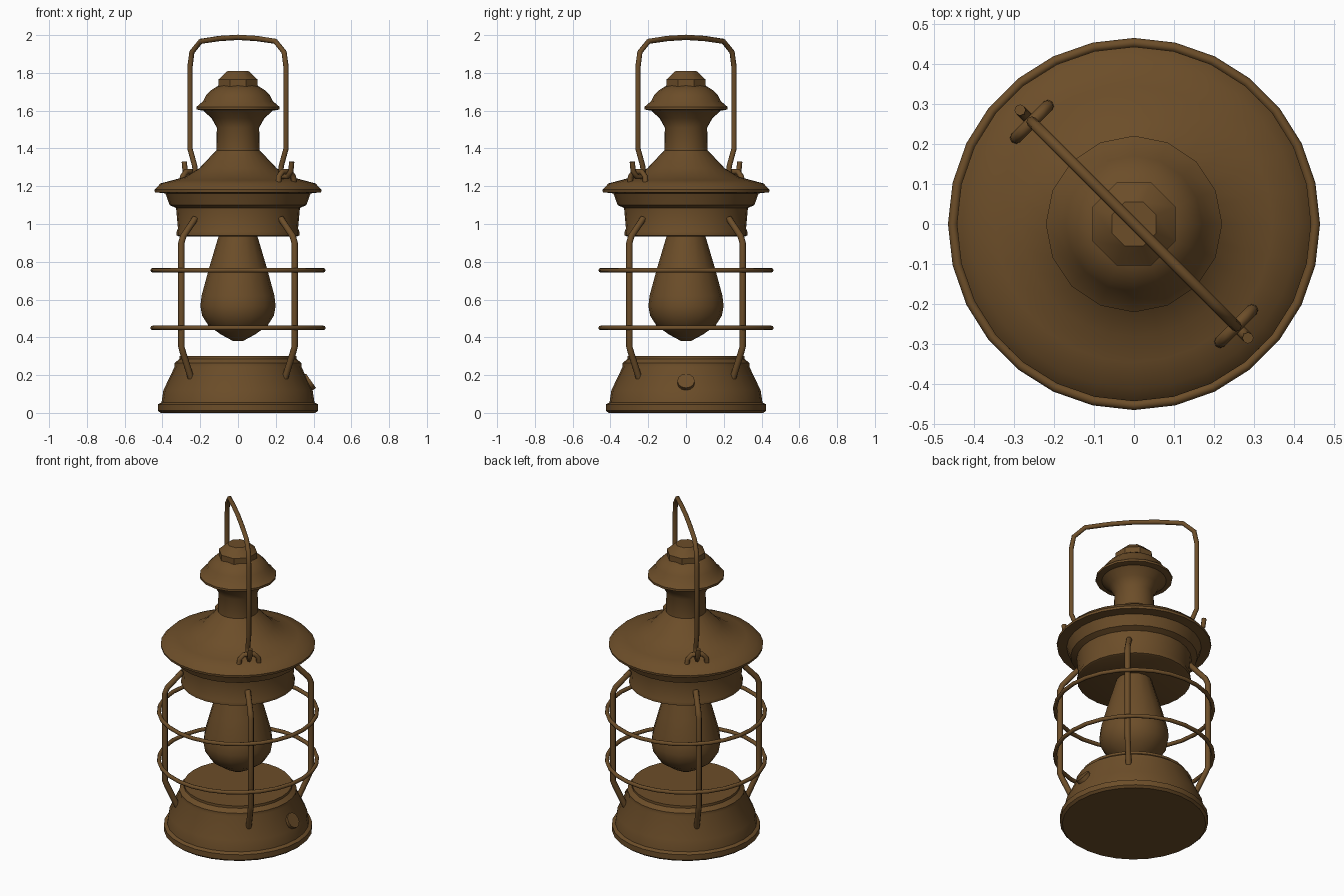
import bpy, bmesh
from math import sin, cos, pi, radians
from mathutils import Vector

if "Cube" in bpy.data.objects:
    bpy.data.objects.remove(bpy.data.objects["Cube"])

brass = bpy.data.materials.new("aged_brass")
brass.diffuse_color = (0.15, 0.075, 0.022, 1)
brass.use_nodes = True
brass.node_tree.nodes["Principled BSDF"].inputs["Base Color"].default_value = brass.diffuse_color


def finish(name, bm, angle=35):
    bmesh.ops.recalc_face_normals(bm, faces=bm.faces)
    me = bpy.data.meshes.new(name)
    bm.to_mesh(me)
    bm.free()
    ob = bpy.data.objects.new(name, me)
    bpy.context.collection.objects.link(ob)
    me.materials.append(brass)
    bpy.ops.object.select_all(action='DESELECT')
    ob.select_set(True)
    bpy.context.view_layer.objects.active = ob
    bpy.ops.object.shade_smooth_by_angle(angle=radians(angle))
    return ob


def lathe(name, profile, n, phase=0.0):
    """Closed solid turned round z from (radius, height) points."""
    bm = bmesh.new()
    rings = [[bm.verts.new((r * cos(phase + 2 * pi * i / n),
                            r * sin(phase + 2 * pi * i / n), z))
              for i in range(n)] for r, z in profile]
    for a, b in zip(rings, rings[1:]):
        for i in range(n):
            j = (i + 1) % n
            bm.faces.new((a[i], a[j], b[j], b[i]))
    bm.faces.new(rings[0])
    bm.faces.new(rings[-1])
    return finish(name, bm)


def tube(name, points, radius, side, n=8, closed=False):
    """Planar tube; side is the normal of the plane the path lies in."""
    bm = bmesh.new()
    pts = [Vector(p) for p in points]
    side = Vector(side).normalized()
    m = len(pts)
    rings = []
    for i, p in enumerate(pts):
        if closed:
            a, b = pts[i - 1], pts[(i + 1) % m]
        else:
            a, b = pts[max(i - 1, 0)], pts[min(i + 1, m - 1)]
        out = (b - a).normalized().cross(side)
        rings.append([bm.verts.new(p + radius * (out * cos(2 * pi * k / n) + side * sin(2 * pi * k / n)))
                      for k in range(n)])
    for i in range(m if closed else m - 1):
        a, b = rings[i], rings[(i + 1) % m]
        for k in range(n):
            j = (k + 1) % n
            bm.faces.new((a[k], a[j], b[j], b[k]))
    if not closed:
        bm.faces.new(rings[0])
        bm.faces.new(rings[-1])
    return finish(name, bm, 50)


# Fuel base
lathe("base", [(.41, 0), (.424, .012), (.424, .045), (.405, .055), (.395, .12), (.335, .245),
               (.335, .265), (.31, .285), (.31, .30)], 28)

# Glass globe
lathe("glass_globe", [(.025, .38), (.09, .415), (.155, .46), (.19, .515), (.199, .565), (.193, .62),
                      (.155, .76), (.10, .945)], 16)

# Hood with brim and chimney neck
lathe("hood", [(.315, .935), (.325, .94), (.325, .96), (.318, .975), (.328, 1.085), (.362, 1.10),
               (.38, 1.15), (.385, 1.162), (.44, 1.168), (.442, 1.182), (.41, 1.215), (.345, 1.232),
               (.28, 1.25), (.205, 1.295), (.115, 1.39), (.112, 1.51), (.14, 1.56), (.19, 1.605)], 28)

# Chimney cap and its octagonal finial
lathe("chimney_cap", [(.19, 1.60), (.22, 1.607), (.22, 1.62), (.185, 1.65), (.17, 1.68), (.14, 1.71),
                      (.10, 1.735)], 16)
lathe("finial", [(.112, 1.72), (.112, 1.765), (.06, 1.81)], 8, pi / 8)

# Guard rings
for name, z in (("lower_guard_ring", .45), ("upper_guard_ring", .755)):
    tube(name, [(.452 * cos(2 * pi * i / 28), .452 * sin(2 * pi * i / 28), z) for i in range(28)],
         .012, (0, 0, 1), closed=True)

# Four cage bars on the diagonals
for q in range(4):
    a = pi / 4 + q * pi / 2
    path = [(.352, .185), (.41, .315), (.424, .35), (.424, .90), (.41, .935), (.32, 1.03)]
    tube("cage_bar_%d" % (q + 1), [(r * cos(a), r * sin(a), z) for r, z in path],
         .017, (-sin(a), cos(a), 0))

# Carrying handle with hooked ends, on one diagonal
d = Vector((1, -1, 0)).normalized()
t = Vector((1, 1, 0)).normalized()
up = Vector((0, 0, 1))
half = [(.402, 1.33), (.396, 1.28), (.372, 1.25), (.338, 1.25), (.32, 1.28), (.325, 1.31), (.36, 1.40),
        (.36, 1.83), (.345, 1.91), (.28, 1.967), (.14, 1.982)]
path = half + [(0, 1.988)] + [(-s, z) for s, z in reversed(half)]
tube("handle", [d * s + up * z for s, z in path], .014, t)

# Staples that hold the handle
for name, s in (("right_staple", 1), ("left_staple", -1)):
    arch = [(-.058, 1.20), (-.055, 1.25), (-.03, 1.277), (.03, 1.277), (.055, 1.25), (.058, 1.20)]
    tube(name, [d * (s * .36) + t * u + up * z for u, z in arch], .015, d)

# Wick knob on the right
axis = Vector((cos(radians(35)), 0, sin(radians(35))))
c = Vector((.375, 0, .162))
tube("wick_knob", [c - axis * .05, c + axis * .014], .046, (0, 1, 0), n=12)
